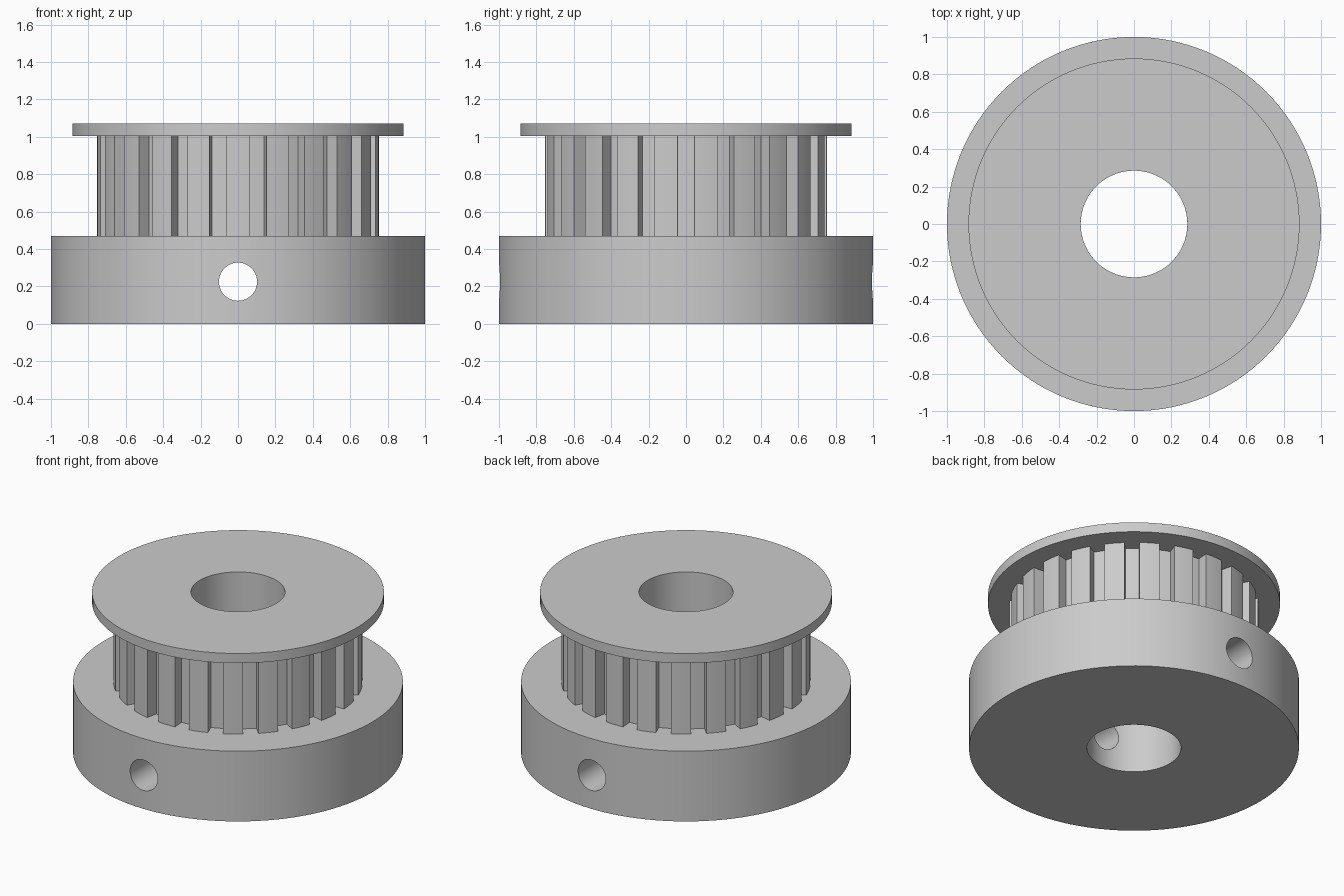
import bpy
import bmesh
from math import sin, cos, radians, pi

TEETH = 22
BORE = 0.285

cube = bpy.data.objects.get("Cube")
if cube:
    bpy.data.objects.remove(cube, do_unlink=True)

metal = bpy.data.materials.new("plain grey metal")
metal.use_nodes = True
grey = (0.6, 0.6, 0.6, 1)
metal.diffuse_color = grey
metal.node_tree.nodes["Principled BSDF"].inputs["Base Color"].default_value = grey


def polar(r, a):
    return (r * cos(a), r * sin(a))


def circle(r, n):
    return [polar(r, -pi / 2 + 2 * pi * i / n) for i in range(n)]


def bored_prism(name, outline, z0, z1):
    """Solid with the given outline and the shaft bore through it."""
    n = len(outline)
    bore = circle(BORE, n)
    bm = bmesh.new()
    loops = [[bm.verts.new((x, y, z)) for x, y in pts]
             for pts, z in ((outline, z0), (outline, z1), (bore, z1), (bore, z0))]
    for k in range(4):
        a, b = loops[k], loops[(k + 1) % 4]
        for i in range(n):
            j = (i + 1) % n
            bm.faces.new((a[i], a[j], b[j], b[i]))
    bmesh.ops.recalc_face_normals(bm, faces=bm.faces[:])
    mesh = bpy.data.meshes.new(name)
    bm.to_mesh(mesh)
    bm.free()
    mesh.materials.append(metal)
    obj = bpy.data.objects.new(name, mesh)
    bpy.context.collection.objects.link(obj)
    return obj


def activate(obj):
    bpy.ops.object.select_all(action='DESELECT')
    obj.select_set(True)
    bpy.context.view_layer.objects.active = obj


# Hub with a set-screw hole running front to back
hub = bored_prism("hub", circle(1.0, 128), 0, 0.47)
bpy.ops.mesh.primitive_cylinder_add(vertices=48, radius=0.102, depth=2.4,
                                    location=(0, 0, 0.225), rotation=(pi / 2, 0, 0))
cutter = bpy.context.object
cutter.name = "screw_hole_cutter"
cutter.hide_render = True
cutter.data.materials.append(metal)
activate(hub)
cut = hub.modifiers.new("screw hole", 'BOOLEAN')
cut.operation = 'DIFFERENCE'
cut.solver = 'EXACT'
cut.object = cutter
bpy.ops.object.modifier_apply(modifier=cut.name)
bpy.data.objects.remove(cutter, do_unlink=True)

# Toothed drum: radial flanks, curved tips and groove floors
TIP, ROOT, HALF = 0.755, 0.68, 4.65
pitch = 360 / TEETH
tooth = [(ROOT, -HALF), (TIP, -HALF), (TIP, -HALF / 3), (TIP, HALF / 3),
         (TIP, HALF), (ROOT, HALF), (ROOT, pitch / 2)]
profile = [polar(r, radians(-90 + t * pitch + a))
           for t in range(TEETH) for r, a in tooth]
drum = bored_prism("toothed_drum", profile, 0.47, 1.005)

# Top flange
flange = bored_prism("top_flange", circle(0.885, 128), 1.005, 1.07)

for obj in (hub, drum, flange):
    activate(obj)
    bpy.ops.object.shade_smooth_by_angle(angle=radians(30))
